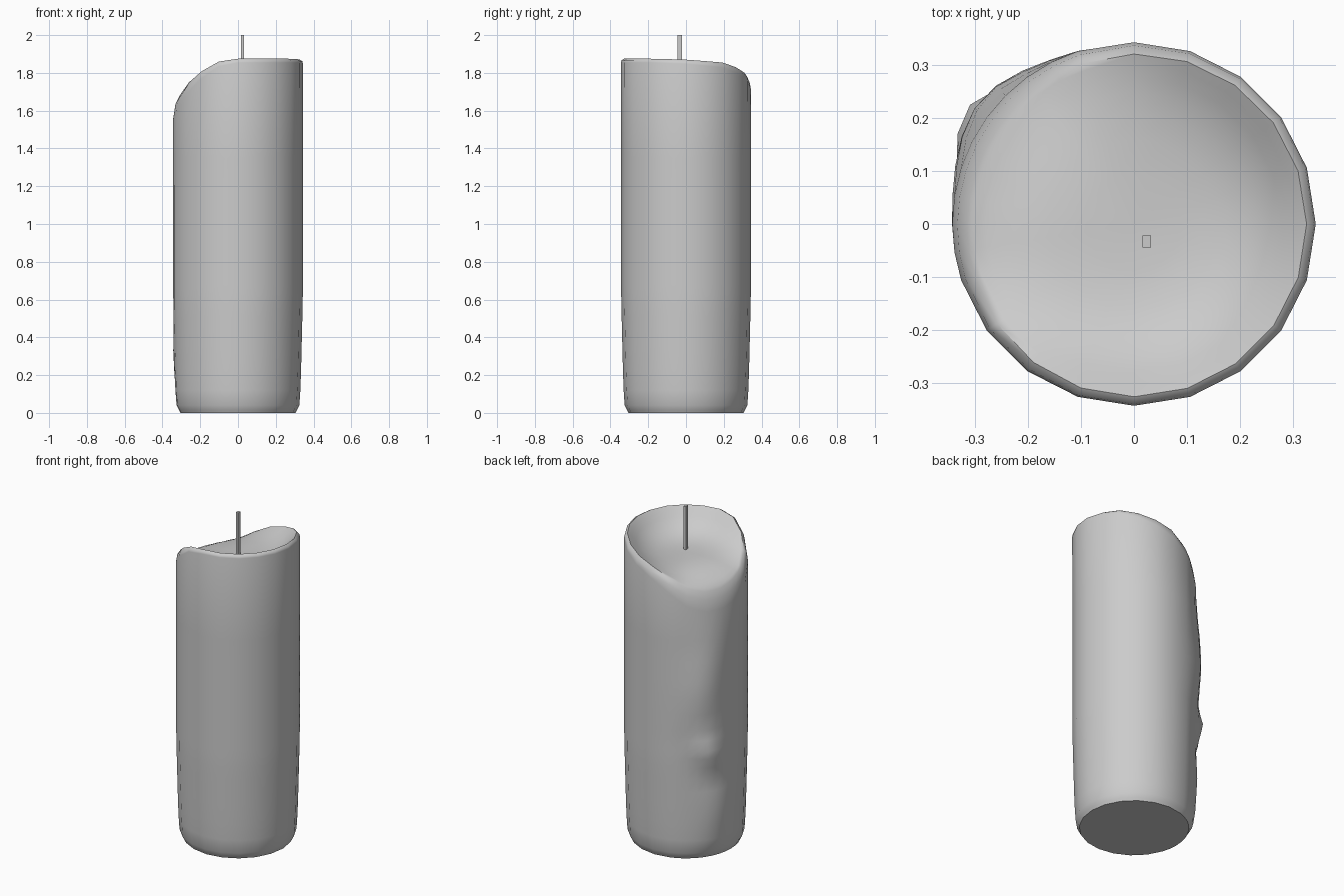
import bpy, bmesh, math

if "Cube" in bpy.data.objects:
    bpy.data.objects.remove(bpy.data.objects["Cube"])

# angles: 18 degree sides, doubled on the melted back-left side
ANGLES = sorted(list(range(0, 360, 18)) + list(range(117, 200, 18)))

# rim height by angle (dips at back left), body radius by height, drip by height
RIM = [(0, 1.87), (36, 1.855), (62, 1.82), (90, 1.77), (108, 1.72), (126, 1.66),
       (144, 1.63), (162, 1.63), (180, 1.655), (198, 1.69), (216, 1.75),
       (234, 1.81), (252, 1.86), (270, 1.875), (330, 1.875), (360, 1.87)]
BODY = [(0, .305), (.04, .325), (.15, .332), (.6, .343), (1.9, .343)]
DRIP = [(0, 0), (.1, .012), (.33, .022), (.5, .006), (.6, .03), (.68, .042),
        (.78, .014), (1.0, .03), (1.15, .03), (1.35, .014), (1.6, .004)]


def lerp_table(table, t):
    for (a, va), (b, vb) in zip(table, table[1:]):
        if t <= b:
            return va + (vb - va) * (t - a) / (b - a)
    return table[-1][1]


def side_radius(deg, z):
    centre = 148 + 7 * math.sin(z * 5)
    width = 13 if .55 < z < .8 else 19
    return lerp_table(BODY, z) + lerp_table(DRIP, z) * math.exp(-((deg - centre) / width) ** 2)


def polar(r, deg, z):
    a = math.radians(deg)
    return (r * math.cos(a), r * math.sin(a), z)


bm = bmesh.new()
rings = []


def add_ring(fn):
    rings.append([bm.verts.new(polar(*fn(d))) for d in ANGLES])


# wax side wall
for z in (0, .015, .04, .12, .22, .33, .42, .5, .57, .63, .68, .74, .8, .9, 1.0, 1.1, 1.22, 1.35):
    add_ring(lambda d: (side_radius(d, z), d, z))


# rounded shoulder: softer where the rim has melted low
def softness(d):
    return min(1, (1.875 - lerp_table(RIM, d)) / .24)


def shoulder(d, drop, r):
    s = softness(d)
    z = lerp_table(RIM, d) - drop * (.02 + .09 * s)
    return (r - .012 * s * (1 - drop), d, z)


add_ring(lambda d: shoulder(d, 1, .344))
add_ring(lambda d: shoulder(d, .4, .341))
add_ring(lambda d: shoulder(d, 0, .327))

# melted bowl
FLOOR = 1.735
for r in (.305, .28, .25, .21, .16, .09):
    add_ring(lambda d: (r, d, FLOOR + (lerp_table(RIM, d) - FLOOR) * (r / .322) ** 3.3))

n = len(ANGLES)
for lo, hi in zip(rings, rings[1:]):
    for i in range(n):
        j = (i + 1) % n
        bm.faces.new((lo[i], lo[j], hi[j], hi[i]))
bm.faces.new(rings[0][::-1])
centre = bm.verts.new((0, 0, FLOOR))
for i in range(n):
    bm.faces.new((rings[-1][i], rings[-1][(i + 1) % n], centre))

mesh = bpy.data.meshes.new("candle_body")
bm.to_mesh(mesh)
bm.free()
body = bpy.data.objects.new("candle_body", mesh)
bpy.context.collection.objects.link(body)
bpy.context.view_layer.objects.active = body
body.select_set(True)
bpy.ops.object.shade_smooth_by_angle(angle=math.radians(55))
body.select_set(False)

# wick
bpy.ops.mesh.primitive_cube_add(size=1, location=(.024, -.033, 1.855))
wick = bpy.context.object
wick.name = "wick"
wick.scale = (.016, .023, .29)
